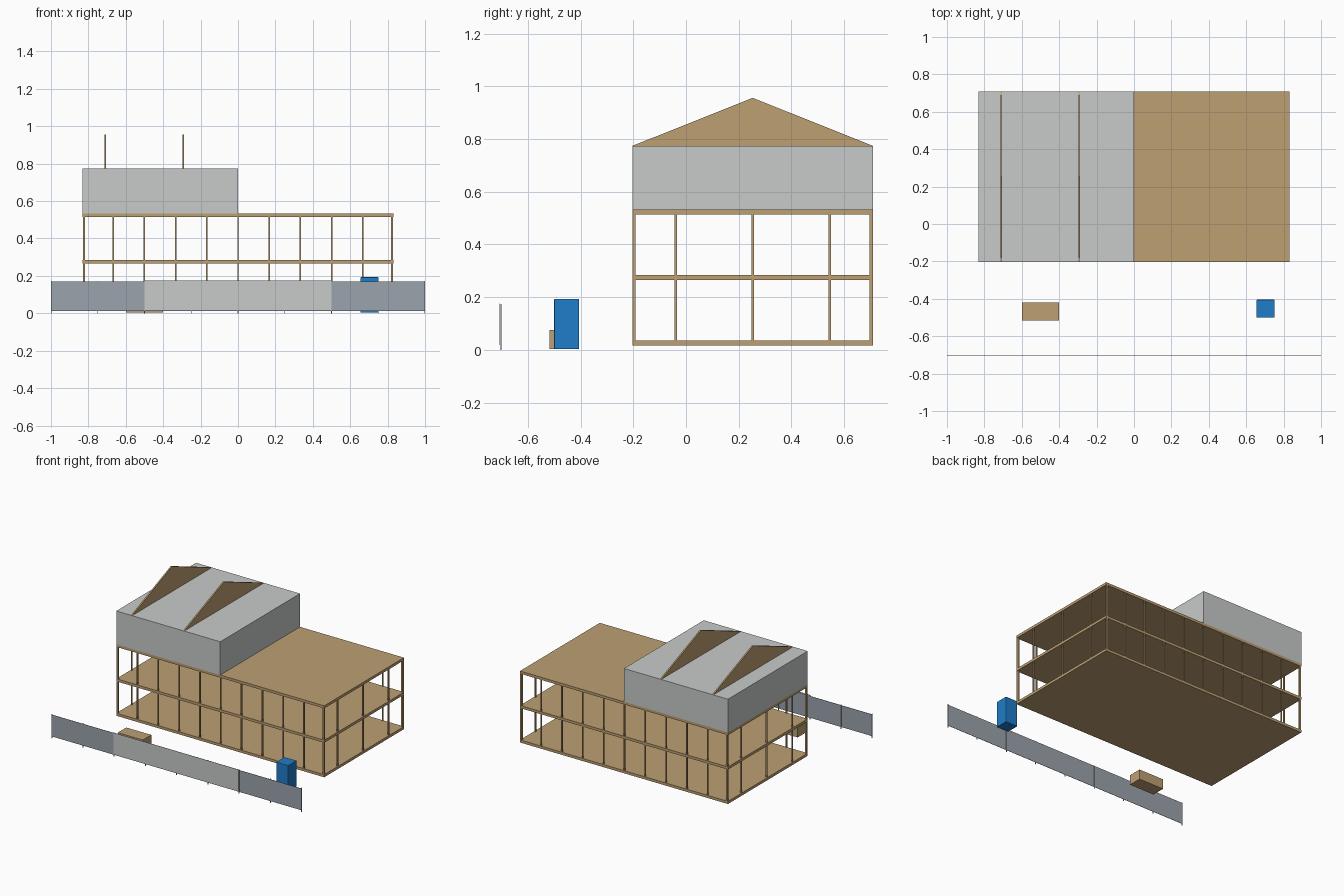
import bpy
import bmesh

cube = bpy.data.objects.get("Cube")
if cube:
    bpy.data.objects.remove(cube, do_unlink=True)


def material(name, rgb):
    m = bpy.data.materials.new(name)
    m.use_nodes = True
    color = (*rgb, 1)
    m.diffuse_color = color
    m.node_tree.nodes["Principled BSDF"].inputs["Base Color"].default_value = color
    return m


WOOD = material("timber tan", (0.51, 0.35, 0.17))
WRAP = material("sheeting grey", (0.58, 0.60, 0.59))
STEEL = material("fence blue grey", (0.33, 0.37, 0.42))
BLUE = material("cabin blue", (0.014, 0.20, 0.58))


def add_mesh(name, verts, faces, mat):
    mesh = bpy.data.meshes.new(name)
    bm = bmesh.new()
    points = [bm.verts.new(v) for v in verts]
    for f in faces:
        bm.faces.new([points[i] for i in f])
    bmesh.ops.recalc_face_normals(bm, faces=bm.faces)
    bm.to_mesh(mesh)
    bm.free()
    mesh.materials.append(mat)
    obj = bpy.data.objects.new(name, mesh)
    bpy.context.collection.objects.link(obj)
    return obj


def prism(name, profile, x0, x1, mat):
    """Extrude a (y, z) profile along x."""
    n = len(profile)
    verts = [(x, y, z) for x in (x0, x1) for y, z in profile]
    faces = [list(range(n)), list(range(n, 2 * n))]
    faces += [(i, (i + 1) % n, (i + 1) % n + n, i + n) for i in range(n)]
    return add_mesh(name, verts, faces, mat)


def box(name, x0, x1, y0, y1, z0, z1, mat):
    return prism(name, [(y0, z0), (y1, z0), (y1, z1), (y0, z1)], x0, x1, mat)


def post(name, x, y, z0, z1, size, mat):
    h = size / 2
    return box(name, x - h, x + h, y - h, y + h, z0, z1, mat)


HALF, FRONT, BACK = 0.832, -0.203, 0.709
MID = (FRONT + BACK) / 2
SLAB = 0.019
levels = [0.016, 0.265, 0.514]
ROOF = levels[-1] + SLAB
EAVES, RIDGE = 0.774, 0.956

# Floor slabs
for name, z in zip(("ground_slab", "upper_slab", "roof_slab"), levels):
    box(name, -HALF, HALF, FRONT, BACK, z, z + SLAB, WOOD)

# Wall posts on each storey
INSET = 0.006
for storey, (low, high) in enumerate(zip(levels, levels[1:])):
    z0, z1 = low + SLAB, high
    for side, y in (("front", FRONT + INSET), ("back", BACK - INSET)):
        for i in range(11):
            x = (i - 5) / 6
            corner = i in (0, 10)
            x = max(-HALF + 0.008, min(HALF - 0.008, x))
            post(f"{side}_post_{storey}_{i}", x, y, z0, z1,
                 0.012 if corner else 0.008, WOOD)
    for side, x in (("right", -HALF + 0.009), ("left", HALF - 0.009)):
        for i in (-1, 0, 1):
            post(f"{side}_post_{storey}_{i}", x, MID + i * 0.292, z0, z1, 0.009, WOOD)

# Sheeted top storey over half of the building
box("sheeted_storey", -HALF, 0, FRONT, BACK, ROOF, EAVES, WRAP)

# Triangular roof trusses
for i, x in enumerate((-0.71, -0.293)):
    prism(f"roof_truss_{i}", [(FRONT, EAVES), (BACK, EAVES), (MID, RIDGE)],
          x - 0.005, x + 0.005, WOOD)

# Site fence with posts and a blank banner
FENCE_Y = -0.7015
for i in range(9):
    x = max(-0.998, min(0.998, (i - 4) / 4))
    post(f"fence_post_{i}", x, FENCE_Y, 0, 0.174, 0.004, STEEL)
for i in range(8):
    x = (i - 4) / 4
    box(f"fence_panel_{i}", x + 0.001, x + 0.249, FENCE_Y - 0.001, FENCE_Y + 0.001,
        0.013, 0.17, STEEL)
box("fence_banner", -0.5, 0.5, -0.707, -0.705, 0.019, 0.175, WRAP)

# Timber stack and site cabin
box("timber_stack", -0.6, -0.4, -0.517, -0.42, 0.004, 0.076, WOOD)
cabin = box("site_cabin", 0.655, 0.752, -0.5, -0.405, 0.003, 0.193, BLUE)
bevel = cabin.modifiers.new("soft edges", "BEVEL")
bevel.width = 0.003
bevel.segments = 2
